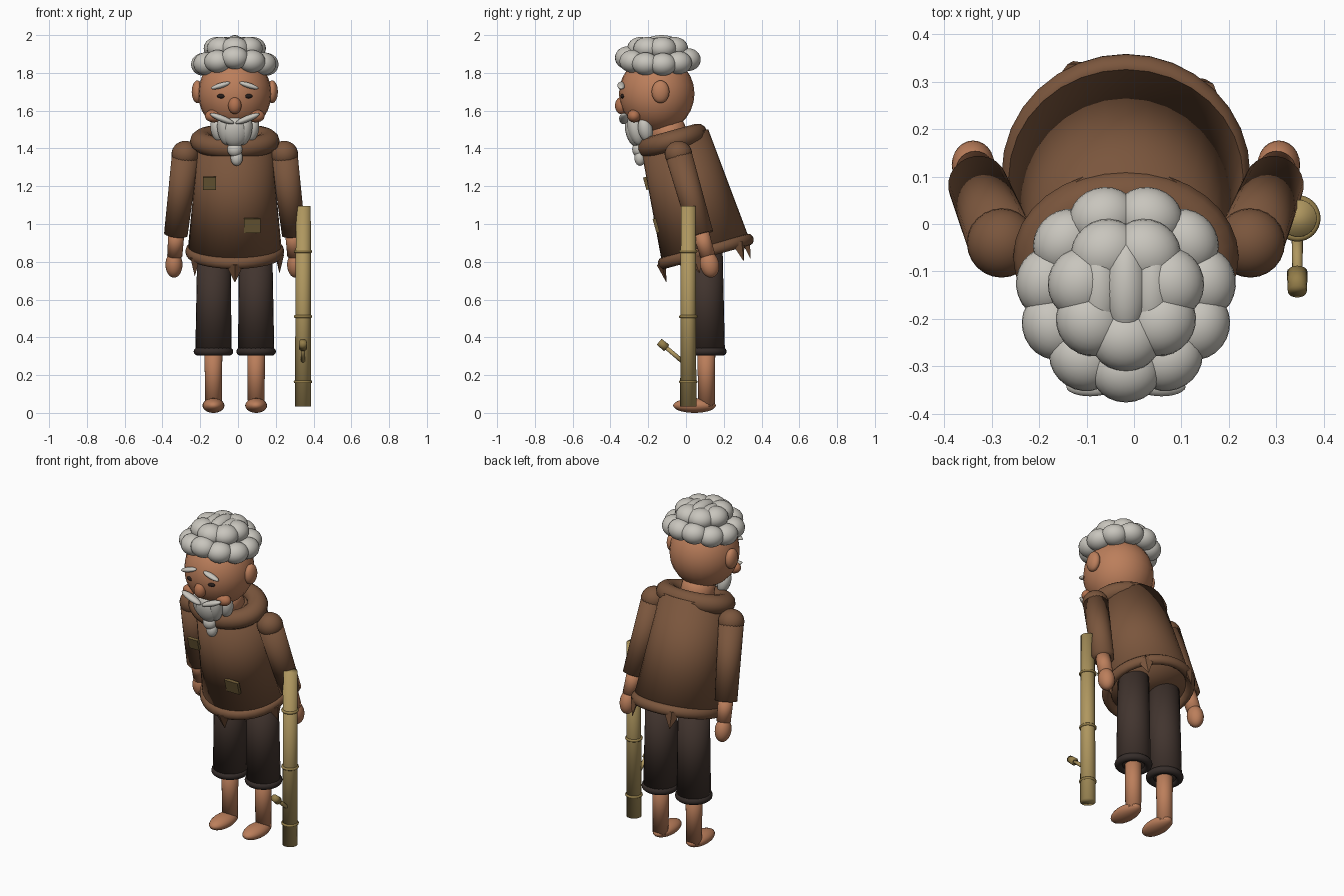
import bpy, bmesh, math
from mathutils import Matrix, Vector, Euler

cube = bpy.data.objects.get("Cube")
if cube:
    bpy.data.objects.remove(cube, do_unlink=True)

CX = -0.017                 # the body's own centre line
TILT = math.radians(15.5)   # forward stoop of the torso


def material(name, *rgb):
    m = bpy.data.materials.new(name)
    m.use_nodes = True
    color = (*rgb, 1)
    m.diffuse_color = color
    m.node_tree.nodes["Principled BSDF"].inputs["Base Color"].default_value = color
    return m


SKIN = material("skin", 0.50, 0.21, 0.105)
BLUSH = material("ruddy skin", 0.45, 0.17, 0.08)
HAIR = material("grey hair", 0.58, 0.56, 0.51)
CLOTH = material("brown cloth", 0.195, 0.092, 0.046)
PANTS = material("dark trousers", 0.054, 0.035, 0.028)
ROLL = material("trouser roll", 0.036, 0.026, 0.023)
CANE = material("bamboo", 0.43, 0.31, 0.115)
JOINT = material("bamboo joint", 0.30, 0.21, 0.068)
PATCH = material("olive patch", 0.155, 0.105, 0.038)
DARK = material("dark eye", 0.02, 0.012, 0.01)


def make(name, bm, matrix, mat, smooth=True):
    mesh = bpy.data.meshes.new(name)
    bm.transform(matrix)
    bm.normal_update()
    for f in bm.faces:
        f.smooth = smooth
    bm.to_mesh(mesh)
    bm.free()
    mesh.materials.append(mat)
    obj = bpy.data.objects.new(name, mesh)
    bpy.context.collection.objects.link(obj)
    return obj


def place(loc, rot=(0, 0, 0), scale=(1, 1, 1)):
    return Matrix.LocRotScale(Vector(loc), Euler(rot), Vector(scale))


def ball(name, loc, size, mat, rot=(0, 0, 0)):
    bm = bmesh.new()
    bmesh.ops.create_uvsphere(bm, u_segments=24, v_segments=14, radius=1)
    return make(name, bm, place(loc, rot, size), mat)


def rod(name, a, b, r1, r2, mat, segments=24, smooth=True):
    """Tapered cylinder from point a to point b."""
    a, b = Vector(a), Vector(b)
    bm = bmesh.new()
    bmesh.ops.create_cone(bm, cap_ends=True, segments=segments, radius1=r1,
                          radius2=r2, depth=(b - a).length)
    turn = (b - a).to_track_quat("Z", "Y")
    return make(name, bm, Matrix.LocRotScale((a + b) / 2, turn, None), mat, smooth)


def ring(name, loc, major, minor, mat, rot=(0, 0, 0), scale=(1, 1, 1)):
    bm = bmesh.new()
    around, across = 32, 12
    rows = []
    for i in range(around):
        u = math.tau * i / around
        row = []
        for j in range(across):
            v = math.tau * j / across
            r = major + minor * math.cos(v)
            row.append(bm.verts.new((r * math.cos(u), r * math.sin(u), minor * math.sin(v))))
        rows.append(row)
    for i in range(around):
        p, q = rows[i], rows[(i + 1) % around]
        for j in range(across):
            k = (j + 1) % across
            bm.faces.new((p[j], q[j], q[k], p[k]))
    return make(name, bm, place(loc, rot, scale), mat)


def plate(name, loc, size, mat):
    bm = bmesh.new()
    bmesh.ops.create_cube(bm, size=1)
    return make(name, bm, place(loc, (TILT, 0, 0), size), mat, False)


# Tunic: tapered body, hem and collar
hem_centre = Vector((CX, 0.105, 0.855))
up = Vector((0, -math.sin(TILT), math.cos(TILT)))
length = 0.62
bm = bmesh.new()
bmesh.ops.create_cone(bm, cap_ends=True, segments=32, radius1=0.24, radius2=0.185, depth=length)
make("tunic", bm, place(hem_centre + up * length / 2, (TILT, 0, 0), (1.04, 1, 1)), CLOTH)
ring("tunic_hem", hem_centre, 0.236, 0.026, CLOTH, (TILT, 0, 0), (1, 1, 1.2))
ring("collar", (CX, -0.07, 1.44), 0.14, 0.05, CLOTH, (TILT, 0, 0), (1.25, 1, 1.1))

# Torn scraps hanging from the hem
for angle in (0, 75, 137, 207, 300):
    a = math.radians(angle - 90)
    bm = bmesh.new()
    bmesh.ops.create_cone(bm, cap_ends=True, segments=4, radius1=0.002, radius2=0.05, depth=0.1)
    local = place((0.245 * math.cos(a), 0.245 * math.sin(a), -0.05),
                  (0, 0, a + math.pi / 2), (1, 0.5, 1))
    make("hem_scrap", bm, place(hem_centre, (TILT, 0, 0)) @ local, CLOTH, False)

# Patches on the tunic front
plate("chest_patch", (-0.15, -0.21, 1.215), (0.068, 0.018, 0.068), PATCH)
plate("belly_patch", (0.075, -0.158, 0.992), (0.088, 0.018, 0.078), PATCH)

# Limbs
for side, s in (("left", 1), ("right", -1)):
    def at(x, y, z):
        return (CX + s * x, y, z)

    ball(side + "_shoulder", at(0.262, -0.04, 1.37), (0.073, 0.073, 0.07), CLOTH)
    rod(side + "_sleeve", at(0.262, -0.04, 1.37), at(0.312, 0.083, 0.945), 0.071, 0.063, CLOTH)
    rod(side + "_wrist", at(0.308, 0.075, 0.97), at(0.318, 0.115, 0.83), 0.043, 0.04, SKIN)
    ball(side + "_hand", at(0.322, 0.125, 0.785), (0.045, 0.05, 0.07), SKIN, (0.2, 0, 0))
    rod(side + "_trouser", at(0.113, 0.11, 0.32), at(0.11, 0.105, 0.9), 0.096, 0.088, PANTS)
    ring(side + "_trouser_roll", at(0.113, 0.11, 0.325), 0.083, 0.022, ROLL)
    rod(side + "_shin", at(0.113, 0.108, 0.03), at(0.113, 0.108, 0.4), 0.044, 0.048, SKIN)
    ball(side + "_foot", at(0.113, 0.045, 0.039), (0.058, 0.113, 0.039), SKIN)

    # Paired face parts
    ball(side + "_ear", at(0.198, -0.135, 1.7), (0.03, 0.047, 0.06), SKIN)
    ball(side + "_cheek", at(0.112, -0.275, 1.572), (0.046, 0.035, 0.034), BLUSH)
    ball(side + "_eye", at(0.07, -0.335, 1.677), (0.024, 0.012, 0.012), DARK)
    ball(side + "_eyebrow", at(0.075, -0.343, 1.733), (0.053, 0.02, 0.014), HAIR, (0, s * 0.3, 0))
    ball(side + "_moustache", at(0.068, -0.33, 1.558), (0.068, 0.024, 0.017), HAIR, (0, -s * 0.38, 0))
    ball(side + "_beard_inner", at(0.05, -0.265, 1.5), (0.042, 0.042, 0.085), HAIR, (0.25, s * 0.15, 0))
    ball(side + "_beard_outer", at(0.092, -0.215, 1.5), (0.036, 0.038, 0.066), HAIR, (0.2, s * 0.2, 0))

# Head, neck, nose and beard centre
rod("neck", (CX, -0.06, 1.4), (CX, -0.12, 1.56), 0.1, 0.09, SKIN)
ball("head", (CX, -0.155, 1.69), (0.194, 0.2, 0.205), SKIN)
ball("nose", (CX, -0.342, 1.627), (0.035, 0.034, 0.045), BLUSH)
ball("beard_middle", (CX, -0.275, 1.49), (0.07, 0.045, 0.085), HAIR, (0.25, 0, 0))
ball("beard_tuft", (CX, -0.25, 1.395), (0.04, 0.035, 0.04), HAIR)
ball("beard_tip", (CX + 0.01, -0.243, 1.35), (0.032, 0.03, 0.042), HAIR)

# Curly hair: two rings of lobes and a crown
for count, spread, height, size in ((11, 0.165, 1.87, (0.073, 0.065, 0.06)),
                                    (7, 0.095, 1.92, (0.075, 0.07, 0.06))):
    for i in range(count):
        a = math.tau * i / count - math.pi / 2
        drop = 0.035 * abs(math.cos(a)) if count > 8 else 0
        ball("hair_lobe", (CX + spread * 1.02 * math.cos(a), -0.146 + spread * math.sin(a),
                           height + 0.01 - drop), size, HAIR, (0, 0, a + math.pi / 2))
for x in (-0.055, 0, 0.055):
    ball("hair_crown", (CX + x, -0.13, 1.942 - abs(x) / 5), (0.05, 0.11, 0.058), HAIR)

# Bamboo staff with joints and a side shoot
SX, SY = 0.344, 0.012
rod("staff", (SX, SY, 0.035), (SX + 0.002, SY, 1.095), 0.043, 0.039, CANE)
for z in (0.165, 0.51, 0.855):
    ring("staff_joint", (SX, SY, z), 0.041, 0.008, JOINT)
rod("staff_shoot", (SX, -0.01, 0.265), (SX, -0.11, 0.35), 0.012, 0.011, CANE, 12)
rod("shoot_knob", (SX, -0.102, 0.343), (SX, -0.142, 0.377), 0.022, 0.02, JOINT, 16)
